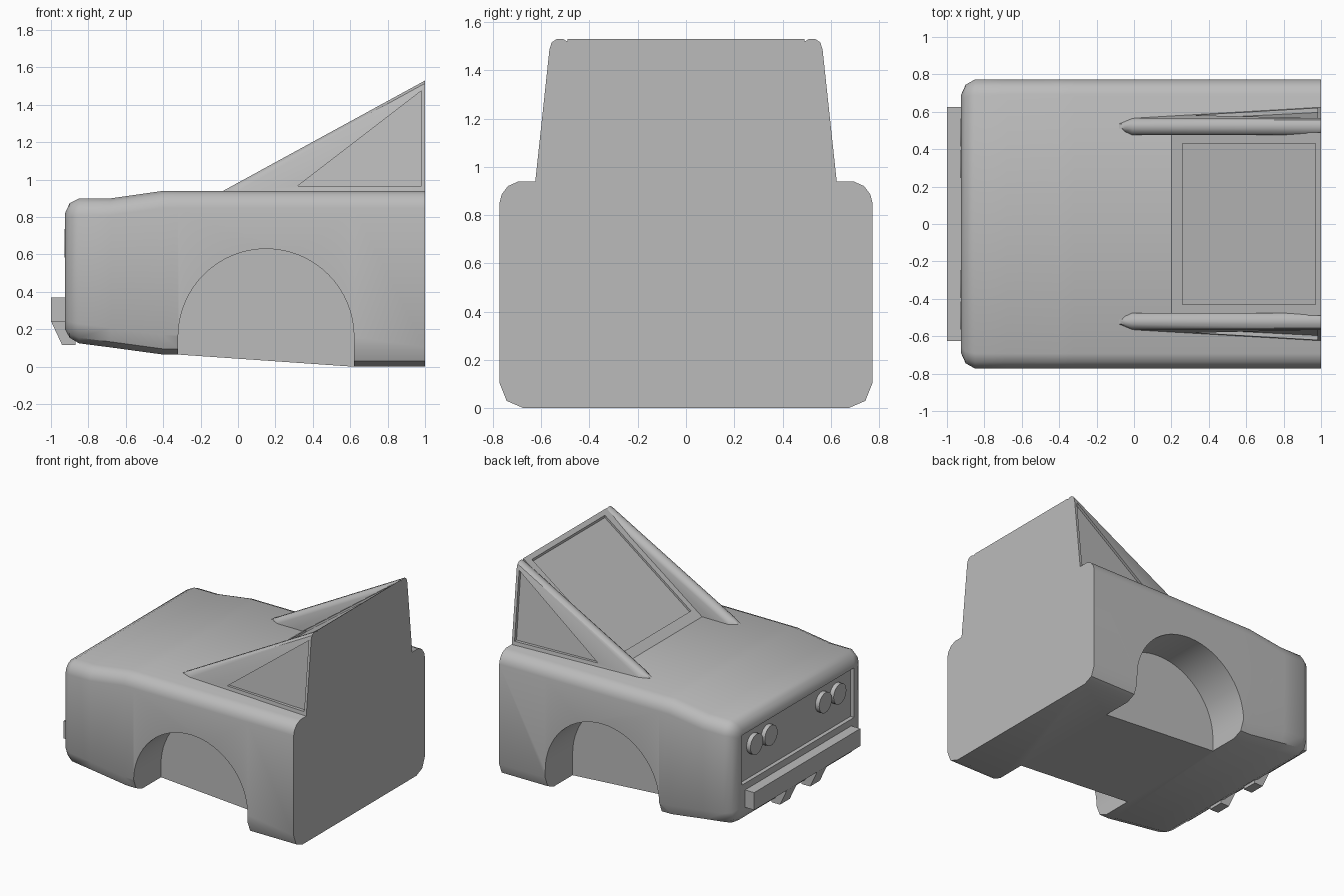
import bpy, bmesh, math

if "Cube" in bpy.data.objects:
    bpy.data.objects.remove(bpy.data.objects["Cube"], do_unlink=True)

grey = bpy.data.materials.new("body grey")
grey.use_nodes = True
COLOUR = (0.5, 0.5, 0.5, 1)
grey.diffuse_color = COLOUR
grey.node_tree.nodes["Principled BSDF"].inputs["Base Color"].default_value = COLOUR


def loft(name, rings):
    """Skin a row of equal-length rings and cap both ends."""
    bm = bmesh.new()
    rows = [[bm.verts.new(p) for p in ring] for ring in rings]
    n = len(rows[0])
    for a, b in zip(rows, rows[1:]):
        for i in range(n):
            j = (i + 1) % n
            bm.faces.new((a[i], a[j], b[j], b[i]))
    bm.faces.new(rows[0])
    bm.faces.new(rows[-1])
    bmesh.ops.recalc_face_normals(bm, faces=bm.faces)
    mesh = bpy.data.meshes.new(name)
    bm.to_mesh(mesh)
    bm.free()
    obj = bpy.data.objects.new(name, mesh)
    mesh.materials.append(grey)
    bpy.context.collection.objects.link(obj)
    return obj


def prism(name, outline, y0, y1):
    """Extrude an x-z outline across y."""
    return loft(name, [[(x, y, z) for x, z in outline] for y in (y0, y1)])


def box(name, x0, x1, y0, y1, z0, z1):
    return prism(name, [(x0, z0), (x1, z0), (x1, z1), (x0, z1)], y0, y1)


def activate(obj):
    bpy.ops.object.select_all(action="DESELECT")
    obj.select_set(True)
    bpy.context.view_layer.objects.active = obj


def cut(obj, cutter):
    cutter.hide_render = True
    mod = obj.modifiers.new("cut", "BOOLEAN")
    mod.operation = "DIFFERENCE"
    mod.solver = "EXACT"
    mod.object = cutter
    activate(obj)
    bpy.ops.object.modifier_apply(modifier=mod.name)
    bpy.data.objects.remove(cutter, do_unlink=True)


def smooth(obj, degrees=40):
    activate(obj)
    bpy.ops.object.shade_smooth_by_angle(angle=math.radians(degrees))


# Body shell: rounded sections along the length
TOP = [(0.08, 0), (0.035, 0.02), (0.009, 0.055), (0, 0.09)]
BOTTOM = [(0, 0.105), (0.03, 0.03), (0.1, 0)]


def section(x, half, low, high, k=1):
    side = [(half - k * a, high - k * b) for a, b in TOP]
    side += [(half - k * a, low + k * b) for a, b in BOTTOM]
    return [(x, y, z) for y, z in side] + [(x, -y, z) for y, z in reversed(side)]


W = 0.773
body = loft("body", [
    section(-0.925, 0.69, 0.2, 0.82, 0.5),
    section(-0.9, 0.745, 0.155, 0.875, 0.8),
    section(-0.85, W, 0.125, 0.9),
    section(-0.68, W, 0.103, 0.9),
    section(-0.4, W, 0.065, 0.94),
    section(-0.32, W, 0.065, 0.94),
    section(0.62, W, 0, 0.94),
    section(1, W, 0, 0.94),
])

# Wheel wells
ARCH_X, ARCH_Z, ARCH_R, STEPS = 0.15, 0.16, 0.47, 32
arch = [(ARCH_X + ARCH_R * math.cos(math.pi * i / STEPS),
         ARCH_Z + ARCH_R * math.sin(math.pi * i / STEPS)) for i in range(STEPS + 1)]
arch += [(ARCH_X - ARCH_R, -0.3), (ARCH_X + ARCH_R, -0.3)]
for s in (1, -1):
    cut(body, prism("well_cutter", arch, s * 0.45, s))

# Recessed end panel
cut(body, box("panel_cutter", -1.2, -0.895, -0.66, 0.66, 0.42, 0.79))
smooth(body)

# Round lamps in the recessed panel
for s in (1, -1):
    for label, y in (("outer", 0.49), ("inner", 0.32)):
        bpy.ops.mesh.primitive_cylinder_add(
            vertices=24, radius=0.075, depth=0.05,
            location=(-0.902, s * y, 0.66), rotation=(0, math.pi / 2, 0))
        lamp = bpy.context.object
        lamp.name = label + "_lamp"
        lamp.data.materials.append(grey)
        smooth(lamp)

# Bumper and the two hooks below it
box("bumper", -1, -0.91, -0.625, 0.625, 0.24, 0.37)
for s in (1, -1):
    prism("bumper_hook", [(-0.998, 0.24), (-0.94, 0.115), (-0.87, 0.115), (-0.87, 0.24)],
          s * 0.12, s * 0.235)

# Sloping window block with an inset pane
block = prism("window_block", [(0.2, 0.94), (0.2, 0.9), (1, 0.9), (1, 1.53)], -0.49, 0.49)
pane = [(0.26, 0.984), (0.97, 1.508)]
DEPTH = 0.018
cut(block, prism("pane_cutter", [(x, z - DEPTH) for x, z in pane] +
                 [(x, z + 0.3) for x, z in reversed(pane)], -0.43, 0.43))

# Side buttresses with a sunken triangular window
TIP, BASE, PEAK = -0.08, 0.94, 1.53


def buttress_ring(x, s, narrow=0):
    t = (x - TIP) / (1 - TIP)
    top = BASE + (PEAK - BASE) * t
    foot = 0.57 + 0.055 * t + 0.1 * (BASE - 0.85)
    pts = [(0.475 + narrow, 0.85), (0.475 + narrow, top - 0.04), (0.485 + narrow, top - 0.015),
           (0.51, top), (0.535, top), (0.557 - narrow, top - 0.015),
           (0.566 - narrow, top - 0.045), (foot - narrow, 0.85)]
    return [(x, s * y, z) for y, z in pts]


def wall(x, z):
    return 0.57 + 0.051 * (x - TIP) - 0.1 * (z - BASE)


GLASS = [(0.32, 0.967), (0.98, 0.967), (0.98, 1.475)]
for s in (1, -1):
    buttress = loft("buttress", [buttress_ring(TIP, s, 0.03), buttress_ring(TIP + 0.03, s, 0.01),
                                 buttress_ring(TIP + 0.07, s), buttress_ring(1, s)])
    cut(buttress, loft("glass_cutter", [
        [(x, s * (wall(x, z) + d), z) for x, z in GLASS] for d in (-0.025, 0.2)]))
    smooth(buttress)
